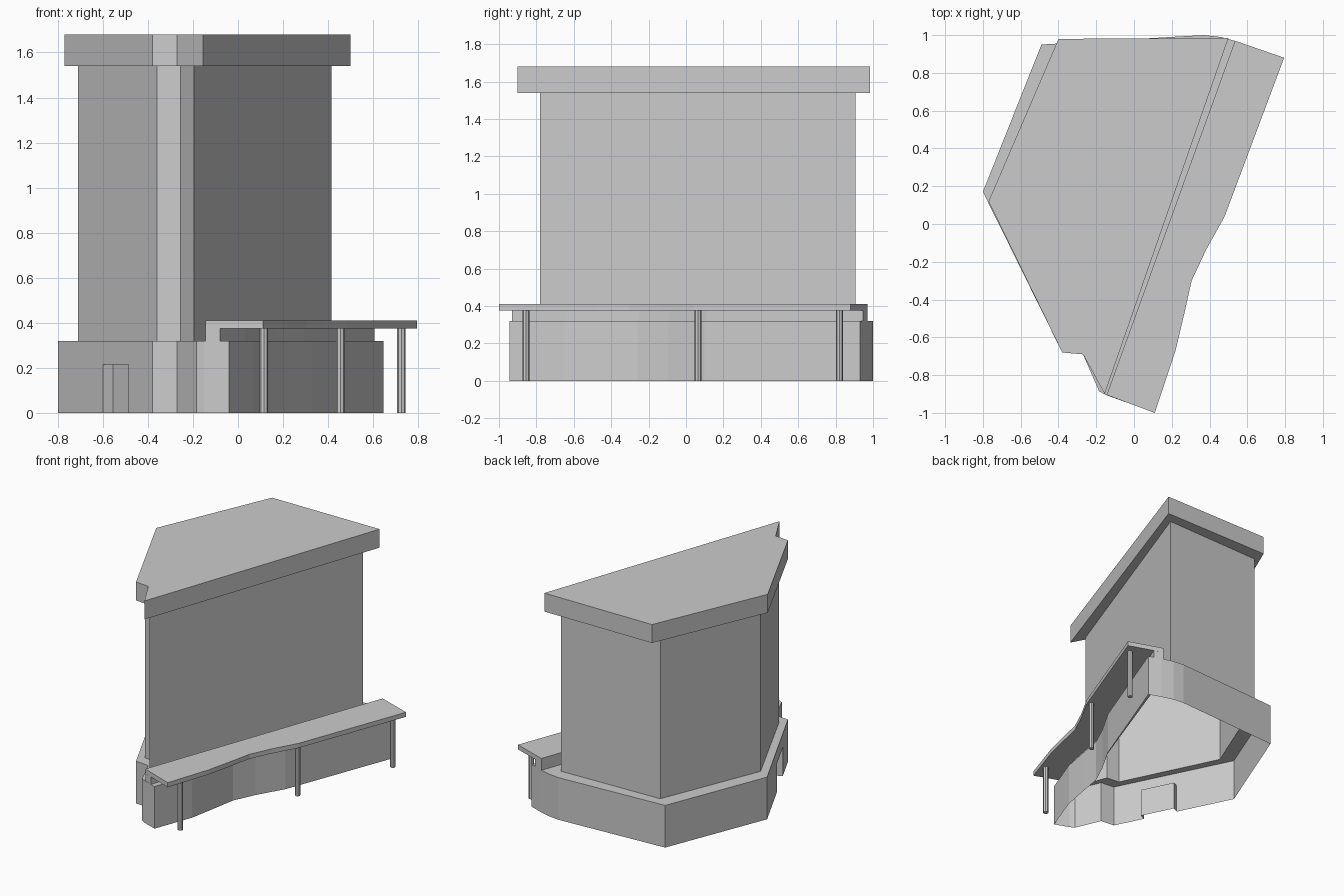
import bpy, bmesh
from mathutils import Vector

if "Cube" in bpy.data.objects:
    bpy.data.objects.remove(bpy.data.objects["Cube"])


def finish(name, bm):
    me = bpy.data.meshes.new(name)
    bm.to_mesh(me)
    bm.free()
    ob = bpy.data.objects.new(name, me)
    bpy.context.collection.objects.link(ob)
    return ob


def walls(bm, pts, z0, z1):
    """Closed strip of walls over a counter-clockwise outline."""
    lo = [bm.verts.new((x, y, z0)) for x, y in pts]
    hi = [bm.verts.new((x, y, z1)) for x, y in pts]
    n = len(pts)
    for i in range(n):
        j = (i + 1) % n
        bm.faces.new((lo[i], lo[j], hi[j], hi[i]))
    return lo, hi


def slab(name, pts, z0, z1):
    bm = bmesh.new()
    lo, hi = walls(bm, pts, z0, z1)
    bm.faces.new(lo[::-1])
    bm.faces.new(hi)
    return finish(name, bm)


# Outlines, counter-clockwise seen from above
roof = [(-.77, .12), (-.38, -.68), (-.27, -.69), (-.155, -.90), (.50, .985), (-.40, .98)]
body = [(-.71, .12), (-.36, -.60), (-.255, -.61), (-.195, -.78),
        (.415, .905), (.16, .897), (-.40, .88)]
wave = [(.07, -.65), (.105, -.46), (.14, -.26), (.215, -.10), (.33, .10)]
base = [(-.80, .17), (-.38, -.68), (-.27, -.69), (-.185, -.885), (-.15, -.905), (-.04, -.945)] \
    + wave + [(.645, .93), (.55, .965), (.46, .99), (.37, 1.0), (.28, .995), (-.49, .95)]
canopy = [(-.145, -.905), (.11, -1.0), (.22, -.67), (.265, -.48), (.305, -.30),
          (.38, -.14), (.48, .04), (.795, .88), (.535, .97)]
neck = [(-.145, -.905), (-.08, -.93)] + [(x - .04, y + .01) for x, y in wave] \
    + [(.605, .945), (.535, .97)]

# Roof slab and canopy
slab("roof_slab", roof, 1.54, 1.68)
slab("canopy", canopy, .375, .41)
slab("canopy_neck", neck, .32, .375)

# Tower walls, open at the bottom
bm = bmesh.new()
walls(bm, body, .32, 1.54)
finish("tower_walls", bm)

# Base walls with a recessed doorway in the front left side
DOOR_Z, BASE_Z = .215, .32
a, b = Vector(base[0]), Vector(base[1])
along = (b - a).normalized()
inward = Vector((-along.y, along.x)) * .05
d1, d2 = a.lerp(b, .476), a.lerp(b, .75)
recess = [tuple(p) for p in (d1, d1 + inward, d2 + inward, d2)]
bm = bmesh.new()
walls(bm, base[:1] + recess + base[1:], 0, DOOR_Z)
walls(bm, base, DOOR_Z, BASE_Z)
bm.faces.new([bm.verts.new((x, y, DOOR_Z)) for x, y in recess])
finish("base_walls", bm)

# Ledge on top of the base, around the tower
bm = bmesh.new()
edges = []
for loop in (base, body):
    vs = [bm.verts.new((x, y, BASE_Z)) for x, y in loop]
    edges += [bm.edges.new((vs[i - 1], vs[i])) for i in range(len(vs))]
bmesh.ops.triangle_fill(bm, edges=edges, use_beauty=True, normal=(0, 0, 1))
bm.normal_update()
for f in bm.faces:
    if f.normal.z < 0:
        f.normal_flip()
finish("base_ledge", bm)

# Canopy posts
for i, (x, y) in enumerate([(.115, -.855), (.455, .065), (.725, .82)]):
    bpy.ops.mesh.primitive_cylinder_add(vertices=8, radius=.019, depth=.375,
                                        location=(x, y, .1875))
    bpy.context.object.name = f"canopy_post_{i + 1}"
